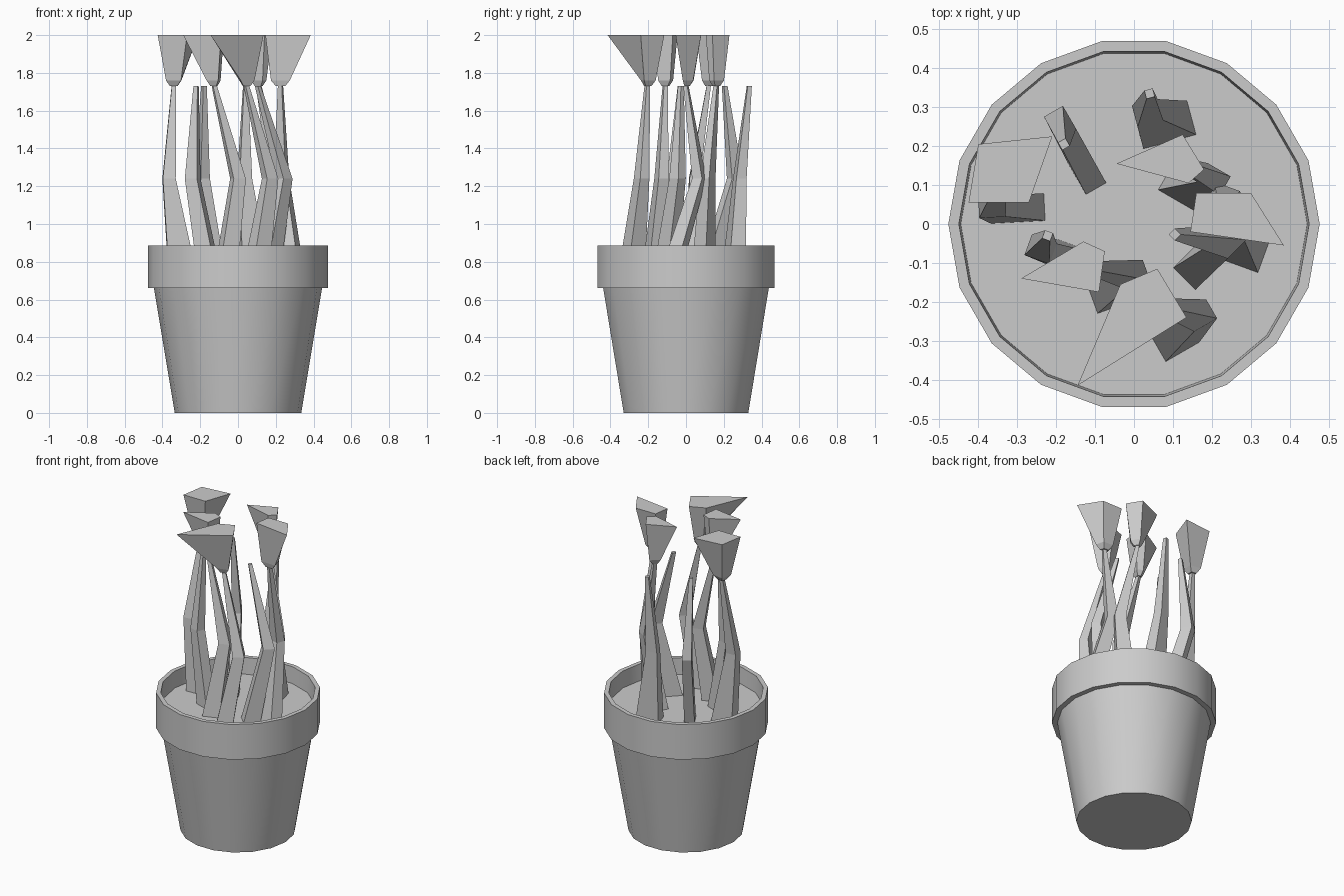
import bpy, bmesh, math
from mathutils import Vector

if "Cube" in bpy.data.objects:
    bpy.data.objects.remove(bpy.data.objects["Cube"])


def finish(name, bm, smooth=False):
    bmesh.ops.recalc_face_normals(bm, faces=bm.faces[:])
    me = bpy.data.meshes.new(name)
    bm.to_mesh(me)
    bm.free()
    ob = bpy.data.objects.new(name, me)
    bpy.context.collection.objects.link(ob)
    if smooth:
        bpy.context.view_layer.objects.active = ob
        ob.select_set(True)
        bpy.ops.object.shade_smooth_by_angle(angle=math.radians(30))
        ob.select_set(False)
    return ob


def loft(name, rings, smooth=False):
    """Skin a stack of equal-sized point rings and cap both ends."""
    bm = bmesh.new()
    loops = [[bm.verts.new(p) for p in ring] for ring in rings]
    n = len(loops[0])
    for a, b in zip(loops, loops[1:]):
        for i in range(n):
            j = (i + 1) % n
            bm.faces.new((a[i], a[j], b[j], b[i]))
    bm.faces.new(loops[0][::-1])
    bm.faces.new(loops[-1])
    return finish(name, bm, smooth)


def circle(r, z, n=18):
    return [(r * math.cos(2 * math.pi * i / n), r * math.sin(2 * math.pi * i / n), z)
            for i in range(n)]


def section(centre, z, w, d, deg):
    """Four-sided cross-section turned by deg."""
    a = math.radians(deg)
    u = Vector((math.cos(a), math.sin(a)))
    v = Vector((-u.y, u.x))
    c = Vector(centre)
    return [(*(c + u * w * s + v * d * t), z)
            for s, t in ((-1, -1), (1, -1), (1, 1), (-1, 1))]


# Pot: tapered body, overhanging rim, recessed soil
SOIL = 0.78
loft("pot", [circle(r, z) for r, z in
             ((0.335, 0), (0.445, 0.66), (0.477, 0.66), (0.477, 0.885),
              (0.45, 0.885), (0.445, SOIL))], smooth=True)

# Stems: base, bend, tip, base half-width, half-depth, turn
stems = [
    ((0.08, 0.255), (0.035, 0.285), (0.04, 0.335), 0.07, 0.045, 15),
    ((-0.12, 0.13), (-0.19, 0.26), (-0.18, 0.205), 0.045, 0.03, -60),
    ((-0.30, 0.04), (-0.365, 0.045), (-0.34, 0.12), 0.07, 0.035, 3),
    ((-0.16, -0.09), (-0.24, -0.065), (-0.222, -0.03), 0.05, 0.035, -20),
    ((-0.06, -0.175), (0.0, -0.13), (-0.125, -0.11), 0.05, 0.04, 20),
    ((0.10, -0.285), (0.17, -0.235), (0.045, -0.205), 0.05, 0.05, 30),
    ((0.165, -0.105), (0.245, -0.045), (0.105, -0.027), 0.05, 0.04, 45),
    ((0.285, -0.07), (0.23, 0.07), (0.225, 0.0), 0.05, 0.04, -20),
    ((0.13, 0.095), (0.205, 0.115), (0.11, 0.16), 0.055, 0.04, -30),
]
for k, (base, bend, tip, w, d, deg) in enumerate(stems, 1):
    loft(f"stem_{k}", [section(base, SOIL, w, d, deg),
                       section(bend, 1.24, 0.034, 0.028, deg),
                       section(tip, 1.73, 0.011, 0.011, deg)])

# Flowers: cup centre, cup half-size, four corners of the flat top
flowers = [
    ((-0.34, 0.12), 0.052, ((-0.40, 0.205), (-0.425, 0.055), (-0.27, 0.055), (-0.21, 0.225))),
    ((0.11, 0.16), 0.042, ((-0.045, 0.155), (0.14, 0.105), (0.18, 0.14), (0.125, 0.23))),
    ((0.225, 0.0), 0.052, ((0.16, 0.08), (0.145, -0.02), (0.385, -0.055), (0.30, 0.08))),
    ((-0.125, -0.11), 0.042, ((-0.13, -0.045), (-0.29, -0.14), (-0.09, -0.175), (-0.075, -0.07))),
    ((0.045, -0.205), 0.045, ((0.06, -0.115), (-0.035, -0.155), (-0.145, -0.415), (0.135, -0.24))),
]
for k, (c, r, corners) in enumerate(flowers, 1):
    c = Vector(c)
    dirs = [(Vector(p) - c).normalized() for p in corners]
    loft(f"flower_{k}", [[(*(c + v * r * 0.5), 1.73) for v in dirs],
                         [(*(c + v * r), 1.76) for v in dirs],
                         [(*p, 2.0) for p in corners]])
